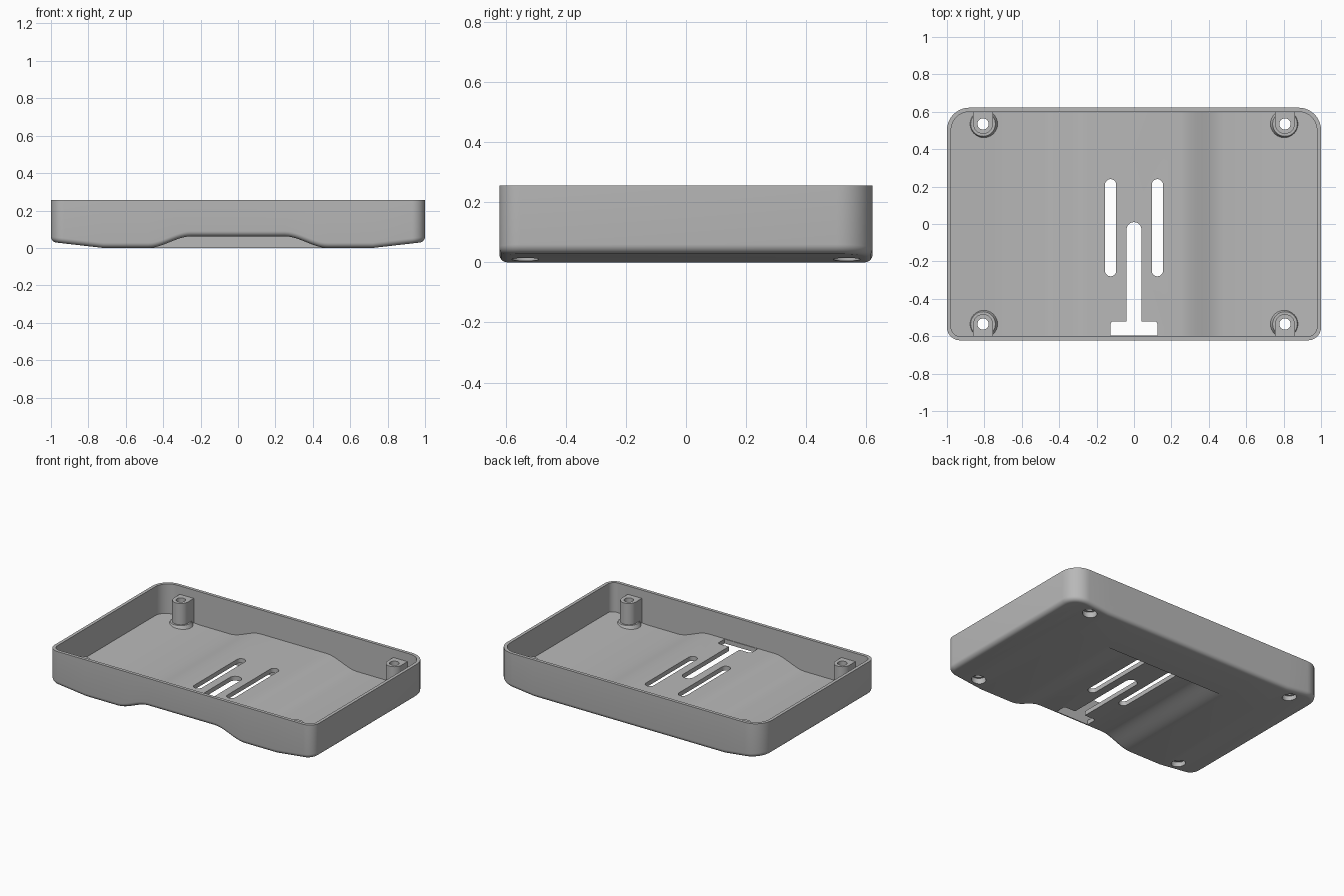
import bpy, bmesh, math
from mathutils import Matrix

if "Cube" in bpy.data.objects:
    bpy.data.objects.remove(bpy.data.objects["Cube"])

HALF_Y, TOP, WALL, FLOOR, FILLET = 0.622, 0.257, 0.022, 0.03, 0.028
FRONT_R, BACK_R, ARC = 0.07, 0.12, 10
CHANNEL_END, CHANNEL_H, CH_IN, CH_OUT, TILT = 0.30, 0.062, 0.25, 0.48, 0.72
POST_X, POST_Y = 0.807, 0.535

mat = bpy.data.materials.new("plain grey")
mat.use_nodes = True
mat.diffuse_color = (0.48, 0.48, 0.48, 1)
mat.node_tree.nodes["Principled BSDF"].inputs["Base Color"].default_value = mat.diffuse_color


def make_object(name, bm):
    bmesh.ops.remove_doubles(bm, verts=bm.verts, dist=1e-6)
    bmesh.ops.recalc_face_normals(bm, faces=bm.faces)
    mesh = bpy.data.meshes.new(name)
    bm.to_mesh(mesh)
    bm.free()
    mesh.materials.append(mat)
    ob = bpy.data.objects.new(name, mesh)
    bpy.context.collection.objects.link(ob)
    return ob


def arc(cx, cy, r, a0, a1, n=ARC):
    angles = [math.radians(a0 + (a1 - a0) * i / n) for i in range(n + 1)]
    return [(cx + r * math.cos(a), cy + r * math.sin(a)) for a in angles]


def add_prism(bm, pts, z0, z1):
    face = bm.faces.new([bm.verts.new((x, y, z0)) for x, y in pts])
    ext = bmesh.ops.extrude_face_region(bm, geom=[face])["geom"]
    for v in ext:
        if isinstance(v, bmesh.types.BMVert):
            v.co.z = z1


def add_cone(bm, x, y, z0, z1, r0, r1):
    bmesh.ops.create_cone(bm, cap_ends=True, segments=32, radius1=r0, radius2=r1,
                          depth=z1 - z0, matrix=Matrix.Translation((x, y, (z0 + z1) / 2)))


# Floor heights: raised channel in the middle, slight upward tilt at both ends
def hump(x):
    t = min(max((CH_OUT - abs(x)) / (CH_OUT - CH_IN), 0), 1)
    return CHANNEL_H * t * t * (3 - 2 * t)


def tilt(x):
    return 0.032 * max(abs(x) - TILT, 0) / (1 - TILT)


def under(x, y):
    return tilt(x) + (hump(x) if y < CHANNEL_END else 0)


def inside(x, y):
    return tilt(x) + hump(x) + FLOOR


STEPS = 12
half = [CH_IN + (CH_OUT - CH_IN) * i / STEPS for i in range(STEPS + 1)] + [TILT]
columns = [-x for x in reversed(half)] + half
N = len(columns)


def outline(t):
    fx, fy = 1 - FRONT_R, HALF_Y - FRONT_R
    bx, by = 1 - BACK_R, HALF_Y - BACK_R
    pts = [(x, t - HALF_Y) for x in columns]
    pts += arc(fx, -fy, FRONT_R - t, -90, 0) + arc(bx, by, BACK_R - t, 0, 90)
    pts += [(x, HALF_Y - t) for x in reversed(columns)]
    pts += arc(-bx, by, BACK_R - t, 90, 180) + arc(-fx, -fy, FRONT_R - t, 180, 270)
    return pts


def floor_faces(bm, ring, rows):
    """Fill a ring with strips; rows holds extra vertex rows between front and back."""
    side = 2 * (ARC + 1)
    front = ring[:N]
    back = ring[N + side:2 * N + side][::-1]
    rows = [front] + rows + [back]
    for a, b in zip(rows, rows[1:]):
        for i in range(N - 1):
            bm.faces.new((a[i], a[i + 1], b[i + 1], b[i]))
    bm.faces.new(ring[N:N + side] + [r[-1] for r in reversed(rows)])
    bm.faces.new(ring[2 * N + side:] + [r[0] for r in rows])


# Tray shell: rounded lower edge, outer wall, rim, inner wall
bm = bmesh.new()
rings = []
for k in range(7):
    a = math.pi / 2 * k / 6
    rings.append([bm.verts.new((x, y, under(x, y) + FILLET * (1 - math.cos(a))))
                  for x, y in outline(FILLET * (1 - math.sin(a)))])
for t in (0, WALL):
    rings.append([bm.verts.new((x, y, TOP)) for x, y in outline(t)])
rings.append([bm.verts.new((x, y, inside(x, y))) for x, y in outline(WALL)])
for a, b in zip(rings, rings[1:]):
    for i in range(len(a)):
        j = (i + 1) % len(a)
        bm.faces.new((a[i], a[j], b[j], b[i]))
# Underside with the channel stopping at an end wall, then the inner floor
raised = [bm.verts.new((x, CHANNEL_END, tilt(x) + hump(x))) for x in columns]
flat = [bm.verts.new((x, CHANNEL_END, tilt(x))) for x in columns]
floor_faces(bm, rings[0], [raised, flat])
floor_faces(bm, rings[-1], [])
tray = make_object("tray", bm)

# Slot cutters: two long slots, a centre slot and its wide mouth
cutters = []


def cutter(name, pts):
    b = bmesh.new()
    add_prism(b, pts, -0.1, 0.2)
    cutters.append(make_object(name, b))


for s in (-1, 1):
    cutter("long_slot_cutter", arc(s * 0.125, 0.21, 0.03, 0, 180) + arc(s * 0.125, -0.25, 0.03, 180, 360))
mouth_y = 0.004 - HALF_Y + WALL
cutter("centre_slot_cutter",
       [(0.125, mouth_y)] + arc(0.11, -0.535, 0.015, 0, 90, 4)
       + [(0.04, -0.52)] + arc(0, -0.03, 0.04, 0, 180) + [(-0.04, -0.52)]
       + arc(-0.11, -0.535, 0.015, 90, 180, 4) + [(-0.125, mouth_y)])

# Screw hole cutters, wide recess below and narrow bore above
holes = []
for sx in (-1, 1):
    for sy in (-1, 1):
        for name, r, z0, z1 in (("recess_cutter", 0.045, -0.1, 0.045), ("bore_cutter", 0.03, -0.12, 0.3)):
            b = bmesh.new()
            add_cone(b, sx * POST_X, sy * POST_Y, z0, z1, r, r)
            holes.append(make_object(name, b))


def cut(ob, tools):
    bpy.context.view_layer.objects.active = ob
    for tool in tools:
        tool.hide_render = True
        mod = ob.modifiers.new("cut", "BOOLEAN")
        mod.operation, mod.solver, mod.object = "DIFFERENCE", "EXACT", tool
        bpy.ops.object.modifier_apply(modifier=mod.name)


parts = [tray]
cut(tray, cutters + holes)

# Corner posts joined to the wall, each with a low flared foot
k = 0
for sx, side in ((-1, "right"), (1, "left")):
    for sy, end in ((-1, "front"), (1, "back")):
        tools = holes[k:k + 2]
        k += 2
        wall_y = sy * (HALF_Y - 0.01)
        x = sx * POST_X
        b = bmesh.new()
        add_prism(b, [(x - sy * 0.053, wall_y)] + arc(x, sy * POST_Y, 0.053, 180 * (sy > 0), 180 + 180 * (sy > 0), 16)[::1]
                  + [(x + sy * 0.053, wall_y)] if sy > 0 else
                  [(x - 0.053, wall_y), (x + 0.053, wall_y)] + arc(x, sy * POST_Y, 0.053, 0, 180, 16), 0.03, 0.2)
        post = make_object(f"{end}_{side}_post", b)
        b = bmesh.new()
        add_cone(b, x, sy * POST_Y, 0.03, 0.055, 0.078, 0.066)
        foot = make_object(f"{end}_{side}_post_foot", b)
        for ob in (post, foot):
            cut(ob, tools)
            parts.append(ob)

for tool in cutters + holes:
    bpy.data.objects.remove(tool)

# Smooth the curves, keep the edges crisp
for ob in parts:
    bpy.ops.object.select_all(action="DESELECT")
    ob.select_set(True)
    bpy.context.view_layer.objects.active = ob
    bpy.ops.object.shade_smooth_by_angle(angle=math.radians(30))
